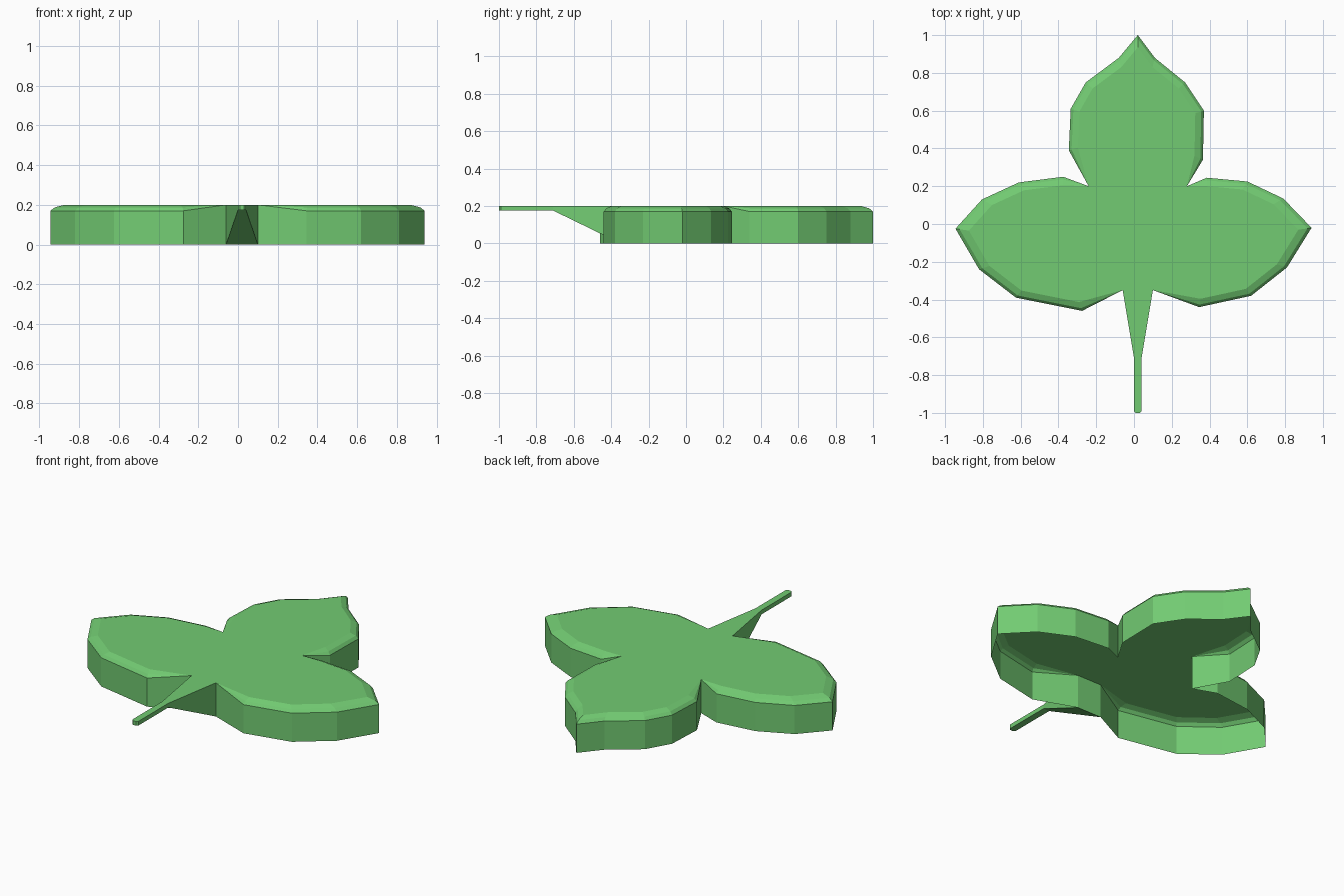
import bpy, bmesh
from mathutils import Vector

if "Cube" in bpy.data.objects:
    bpy.data.objects.remove(bpy.data.objects["Cube"])

green = bpy.data.materials.new("leaf_green")
green.diffuse_color = (0.17, 0.6, 0.17, 1)
green.use_nodes = True
green.node_tree.nodes["Principled BSDF"].inputs["Base Color"].default_value = green.diffuse_color

H = 0.2
# Each lobe: centre, rim points clockwise, then the notch that follows it
LOBES = [
    ((0.02, 0.5), [(-.345, .39), (-.335, .61), (-.255, .75), (-.08, .88), (.02, 1),
                   (.11, .88), (.27, .75), (.37, .60), (.365, .34)], [(.28, .20)]),
    ((0.4, -0.1), [(.385, .245), (.60, .225), (.79, .135), (.94, -.02), (.81, -.23),
                   (.62, -.38), (.345, -.44)], [(.10, -.35), (-.06, -.35)]),
    ((-0.4, -0.1), [(-.275, -.46), (-.625, -.39), (-.82, -.24), (-.945, -.025),
                    (-.805, .13), (-.61, .22), (-.375, .25)], [(-.24, .20)]),
]


def ring(inset, z):
    """Outline pulled towards each lobe centre; notches stay fixed at full height."""
    pts = []
    for c, rim, notch in LOBES:
        c = Vector(c)
        pts += [(*(c + (Vector(p) - c) * (1 - inset)), z) for p in rim]
        pts += [(*p, z if z == 0 else H) for p in notch]
    return pts


def loft(name, rings, caps):
    """Join successive rings with quads and cap the chosen rings."""
    bm = bmesh.new()
    rows = [[bm.verts.new(p) for p in r] for r in rings]
    n = len(rows[0])
    for a, b in zip(rows, rows[1:]):
        for i in range(n):
            j = (i + 1) % n
            bm.faces.new((a[j], a[i], b[i], b[j]))
    for i in caps:
        bm.faces.new(rows[i] if i == 0 else rows[i][::-1])
    bmesh.ops.remove_doubles(bm, verts=bm.verts, dist=0.0005)
    bmesh.ops.triangulate(bm, faces=[f for f in bm.faces if len(f.verts) > 4])
    mesh = bpy.data.meshes.new(name)
    bm.to_mesh(mesh)
    bm.free()
    mesh.materials.append(green)
    obj = bpy.data.objects.new(name, mesh)
    bpy.context.collection.objects.link(obj)
    return obj


# Leaf blade: hollow shell, open underneath, with a soft two-step rim
loft("leaf_blade", [ring(0, 0), ring(0, .17), ring(.04, .187), ring(.13, H)], [3])

# Stem: tapering wedge running out to a thin stalk
outline = [(.10, -.35), (.04, -.71), (.04, -.99), (.03, -1),
           (.01, -1), (0, -.99), (0, -.71), (-.06, -.35)]
bottom = [(x, y, 0 if y > -.5 else .175) for x, y in outline]
top = [(x, y, H) for x, y in outline]
stem = loft("leaf_stem", [bottom, top], [])
bm = bmesh.new()
bm.from_mesh(stem.data)
bm.verts.ensure_lookup_table()
v = bm.verts
for o in (0, 8):
    # wedge part and stalk part as separate flat faces
    bm.faces.new([v[o + i] for i in (0, 1, 6, 7)])
    bm.faces.new([v[o + i] for i in (1, 2, 3, 4, 5, 6)])
bmesh.ops.recalc_face_normals(bm, faces=bm.faces)
bm.to_mesh(stem.data)
bm.free()
